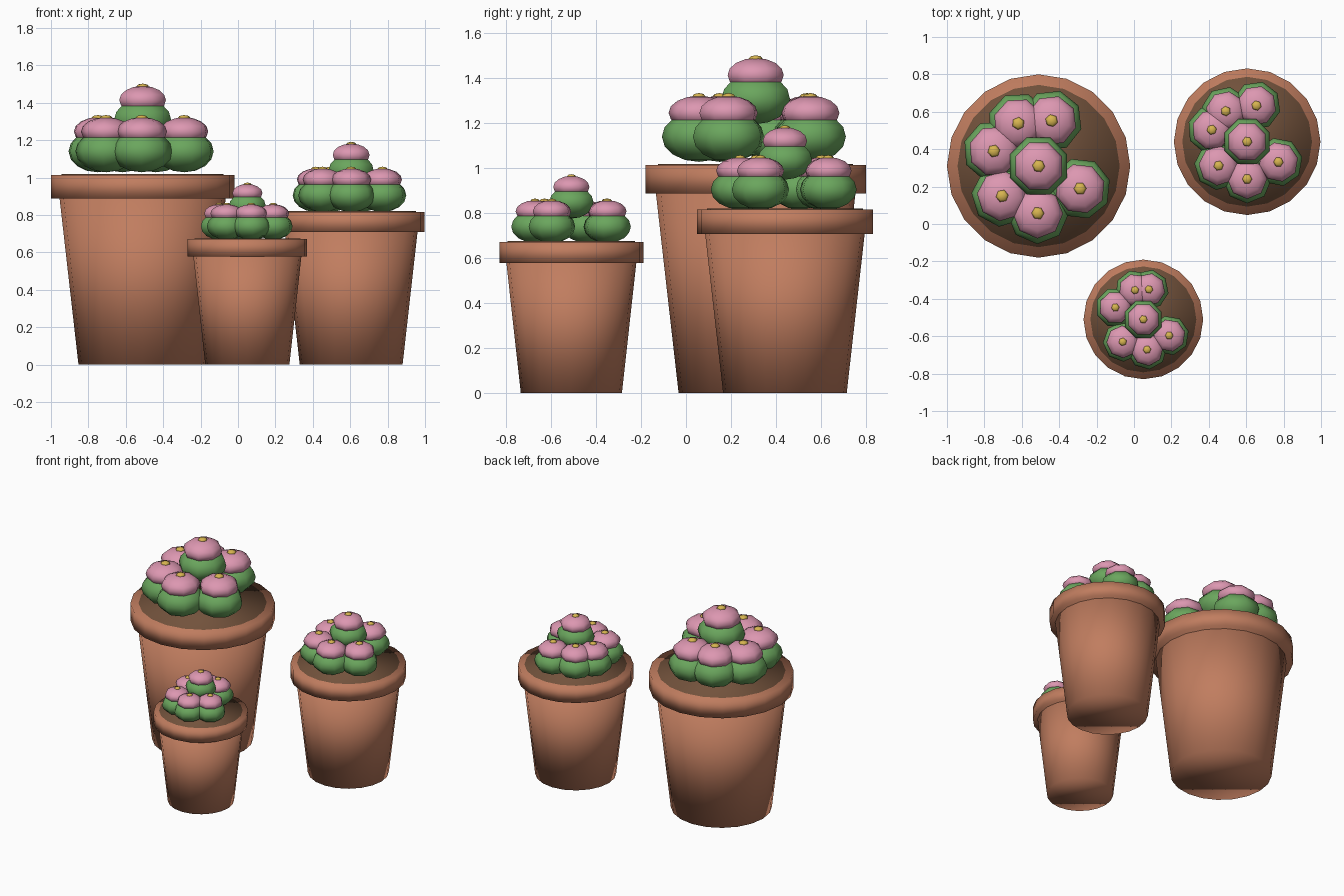
import bpy, bmesh
from math import sin, cos, pi, radians
from mathutils import Matrix

if "Cube" in bpy.data.objects:
    bpy.data.objects.remove(bpy.data.objects["Cube"])


def material(name, rgb):
    m = bpy.data.materials.new(name)
    m.diffuse_color = (*rgb, 1)
    m.use_nodes = True
    m.node_tree.nodes["Principled BSDF"].inputs["Base Color"].default_value = m.diffuse_color
    return m


TERRACOTTA = material("terracotta", (0.53, 0.205, 0.115))
SOIL = material("soil", (0.17, 0.085, 0.045))
GREEN = material("cactus green", (0.145, 0.38, 0.11))
PINK = material("pink", (0.72, 0.31, 0.44))
YELLOW = material("yellow", (0.68, 0.46, 0.08))


def finish(bm, name, mat):
    bmesh.ops.recalc_face_normals(bm, faces=bm.faces)
    for f in bm.faces:
        f.smooth = True
    me = bpy.data.meshes.new(name)
    bm.to_mesh(me)
    bm.free()
    me.materials.append(mat)
    ob = bpy.data.objects.new(name, me)
    bpy.context.collection.objects.link(ob)
    return ob


def lathe(name, mat, profile, x, y, sides=20):
    """Closed solid of revolution from (radius, z) points, capped at both ends."""
    bm = bmesh.new()
    rings = [[bm.verts.new((x + r * cos(2 * pi * i / sides), y + r * sin(2 * pi * i / sides), z))
              for i in range(sides)] for r, z in profile]
    for a, b in zip(rings, rings[1:]):
        for i in range(sides):
            j = (i + 1) % sides
            bm.faces.new((a[i], a[j], b[j], b[i]))
    bm.faces.new(rings[0])
    bm.faces.new(rings[-1])
    return finish(bm, name, mat)


def blobs(name, mat, spots, radius, height, dz, segs, rings):
    """Flattened low-poly spheres, one per (x, y, z, turn, scale) spot."""
    bm = bmesh.new()
    for x, y, z, turn, s in spots:
        m = (Matrix.Translation((x, y, z + dz * s)) @ Matrix.Rotation(turn, 4, 'Z')
             @ Matrix.Diagonal((radius * s, radius * s, height * s, 1)))
        bmesh.ops.create_uvsphere(bm, u_segments=segs, v_segments=rings, radius=1, matrix=m)
    return finish(bm, name, mat)


def potted_cactus(label, x, y, rim_r, base_r, top_r, rim_z, top_z, plant_z, s, angles):
    # pot body and overhanging rim
    lathe(label + "_pot_body", TERRACOTTA, [(base_r, 0), (top_r, rim_z + 0.01)], x, y)
    lathe(label + "_pot_rim", TERRACOTTA, [(rim_r, rim_z), (rim_r, top_z)], x, y)
    # soil disc
    lathe(label + "_soil", SOIL, [(rim_r * 0.885, top_z - 0.04), (rim_r * 0.885, top_z + 0.004)], x, y)
    # ring of cactus balls plus a raised one in the middle
    spots = [(x + 0.2525 * s * cos(radians(a)), y + 0.2525 * s * sin(radians(a)), plant_z, radians(a), s)
             for a in angles]
    spots.append((x, y, plant_z + 0.168 * s, pi / 8, s))
    blobs(label + "_cactus_balls", GREEN, spots, 0.165, 0.112, 0.125, 8, 8)
    blobs(label + "_petal_caps", PINK, spots, 0.135, 0.076, 0.231, 8, 8)
    blobs(label + "_flower_centres", YELLOW, spots, 0.034, 0.015, 0.304, 6, 4)


potted_cactus("large", -0.51, 0.31, 0.49, 0.343, 0.445, 0.888, 1.014, 1.015, 1.0,
              (115.5, 74, 161.5, 219.4, 269, 331.4))
potted_cactus("medium", 0.605, 0.44, 0.392, 0.275, 0.356, 0.708, 0.816, 0.806, 0.79,
              (125, 75.5, 161.4, 220, 270, 327))
potted_cactus("small", 0.05, -0.51, 0.32, 0.225, 0.29, 0.578, 0.671, 0.659, 0.645,
              (106, 79.4, 157, 227.4, 277, 328))
